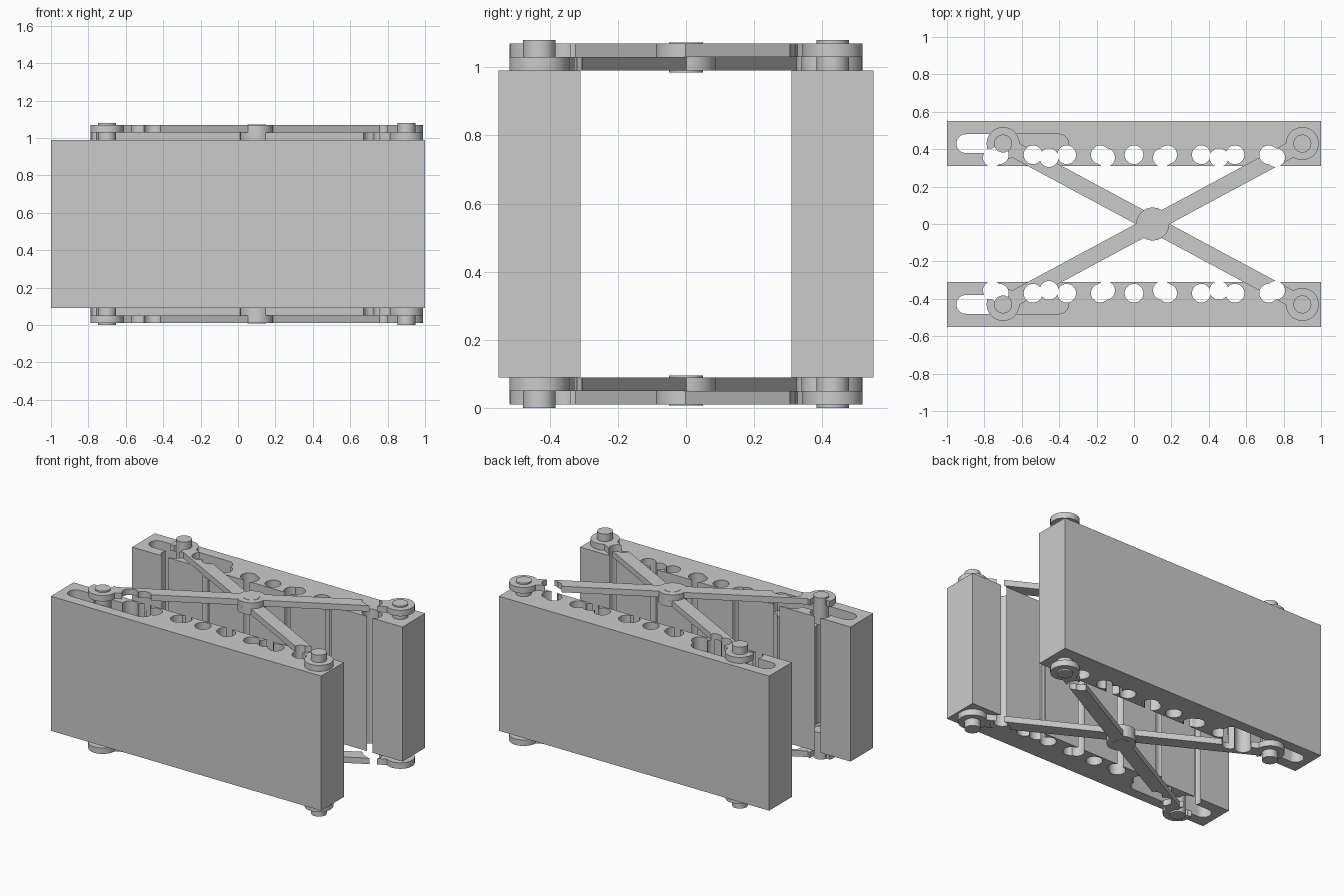
import bpy, bmesh, math
from mathutils import Matrix

if "Cube" in bpy.data.objects:
    bpy.data.objects.remove(bpy.data.objects["Cube"])

grey = bpy.data.materials.new("plain grey")
grey.use_nodes = True
COLOUR = (0.6, 0.6, 0.6, 1)
grey.diffuse_color = COLOUR
grey.node_tree.nodes["Principled BSDF"].inputs["Base Color"].default_value = COLOUR

BLOCK_LOW, BLOCK_HIGH, MID = 0.09, 0.99, 0.54
LEFT, RIGHT, CENTRE, PIVOT_Y = -0.7, 0.9, 0.1, 0.43


def arc(cx, cy, r, start, end, steps):
    return [(cx + r * math.cos(start + (end - start) * i / steps),
             cy + r * math.sin(start + (end - start) * i / steps))
            for i in range(steps + 1)]


def circle(x, y, r):
    return arc(x, y, r, 0, 2 * math.pi, 32)[:-1]


def prism(name, outline, low, high):
    """Extrude a flat outline between two heights."""
    bm = bmesh.new()
    face = bm.faces.new([bm.verts.new((x, y, low)) for x, y in outline])
    top = bmesh.ops.extrude_face_region(bm, geom=[face])["geom"]
    for v in top:
        if isinstance(v, bmesh.types.BMVert):
            v.co.z = high
    bmesh.ops.recalc_face_normals(bm, faces=bm.faces)
    mesh = bpy.data.meshes.new(name)
    bm.to_mesh(mesh)
    bm.free()
    mesh.materials.append(grey)
    obj = bpy.data.objects.new(name, mesh)
    bpy.context.collection.objects.link(obj)
    return obj


def capsule(x0, x1, y, r):
    return (arc(x1, y, r, -math.pi / 2, math.pi / 2, 16)
            + arc(x0, y, r, math.pi / 2, 1.5 * math.pi, 16))


def cut(obj, cutters):
    for c in cutters:
        mod = obj.modifiers.new("cut", 'BOOLEAN')
        mod.operation, mod.solver, mod.object = 'DIFFERENCE', 'EXACT', c
    bpy.context.view_layer.update()
    graph = bpy.context.evaluated_depsgraph_get()
    mesh = bpy.data.meshes.new_from_object(obj.evaluated_get(graph))
    obj.modifiers.clear()
    obj.data = mesh


def smooth(obj):
    bpy.ops.object.select_all(action='DESELECT')
    obj.select_set(True)
    bpy.context.view_layer.objects.active = obj
    bpy.ops.object.shade_smooth_by_angle(angle=math.radians(30))


# Two overlapping rows of through holes along each inner wall
holes = {}
for side in (-1, 1):
    spots = [(0.18 * i, 0.37) for i in range(-4, 5)]
    spots += [(0.303 * (i - 2.5), 0.355) for i in range(6)]
    holes[side] = [prism("hole_cutter", circle(x, side * y, 0.05), -0.1, 1.2)
                   for x, y in spots]

helpers = holes[-1] + holes[1]
parts = []

# Blocks with a guide slot: open at one end, recessed along the rest
for side, name in ((-1, "front_block"), (1, "back_block")):
    a, b = sorted((side * 0.31, side * 0.55))
    block = prism(name, [(-1, a), (1, a), (1, b), (-1, b)], BLOCK_LOW, BLOCK_HIGH)
    y = side * PIVOT_Y
    slots = [prism("slot_cutter", capsule(-0.9, -0.72, y, 0.05), -0.1, 1.2),
             prism("slot_cutter", capsule(-0.9, -0.4, y, 0.05), 0.87, 1.2),
             prism("slot_cutter", capsule(-0.9, -0.4, y, 0.05), -0.1, 0.21)]
    helpers += slots
    cut(block, slots + holes[side])
    parts.append(block)

# Arm outline: a bar with an eye at each end and at the middle
REACH = math.hypot(RIGHT - CENTRE, PIVOT_Y)
TILT = math.atan2(PIVOT_Y, RIGHT - CENTRE)
EYE, HALF = 0.088, 0.043
bend = math.asin(HALF / EYE)
half = (arc(REACH, 0, EYE, 0, math.pi - bend, 16)
        + arc(0, 0, EYE, bend, math.pi - bend, 12)
        + arc(-REACH, 0, EYE, bend, math.pi, 16)[:-1])
outline = half + [(-x, -y) for x, y in half]


def turned(points, angle):
    m = Matrix.Rotation(angle, 2)
    return [(CENTRE + m[0][0] * x + m[0][1] * y, m[1][0] * x + m[1][1] * y)
            for x, y in points]


# Scissor linkages above and below, mirrored about mid height
for level, flip in (("top", 1), ("bottom", -1)):
    def span(low, high):
        return sorted((MID + flip * (low - MID), MID + flip * (high - MID)))

    for layer, tilt, low in (("inner", -TILT, 0.99), ("outer", TILT, 1.03)):
        arm = prism(f"{level}_{layer}_arm", turned(outline, tilt), *span(low, low + 0.04))
        cut(arm, [h for s in (-1, 1) for h in holes[s]])
        parts.append(arm)
    for x, where in ((LEFT, "sliding"), (RIGHT, "fixed")):
        for side, place in ((-1, "front"), (1, "back")):
            parts.append(prism(f"{level}_{place}_{where}_pin",
                               circle(x, side * PIVOT_Y, 0.048), *span(0.9, 1.08)))
    parts.append(prism(f"{level}_centre_pin", circle(CENTRE, 0, 0.05), *span(0.985, 1.072)))

for h in helpers:
    bpy.data.objects.remove(h)
for p in parts:
    smooth(p)
